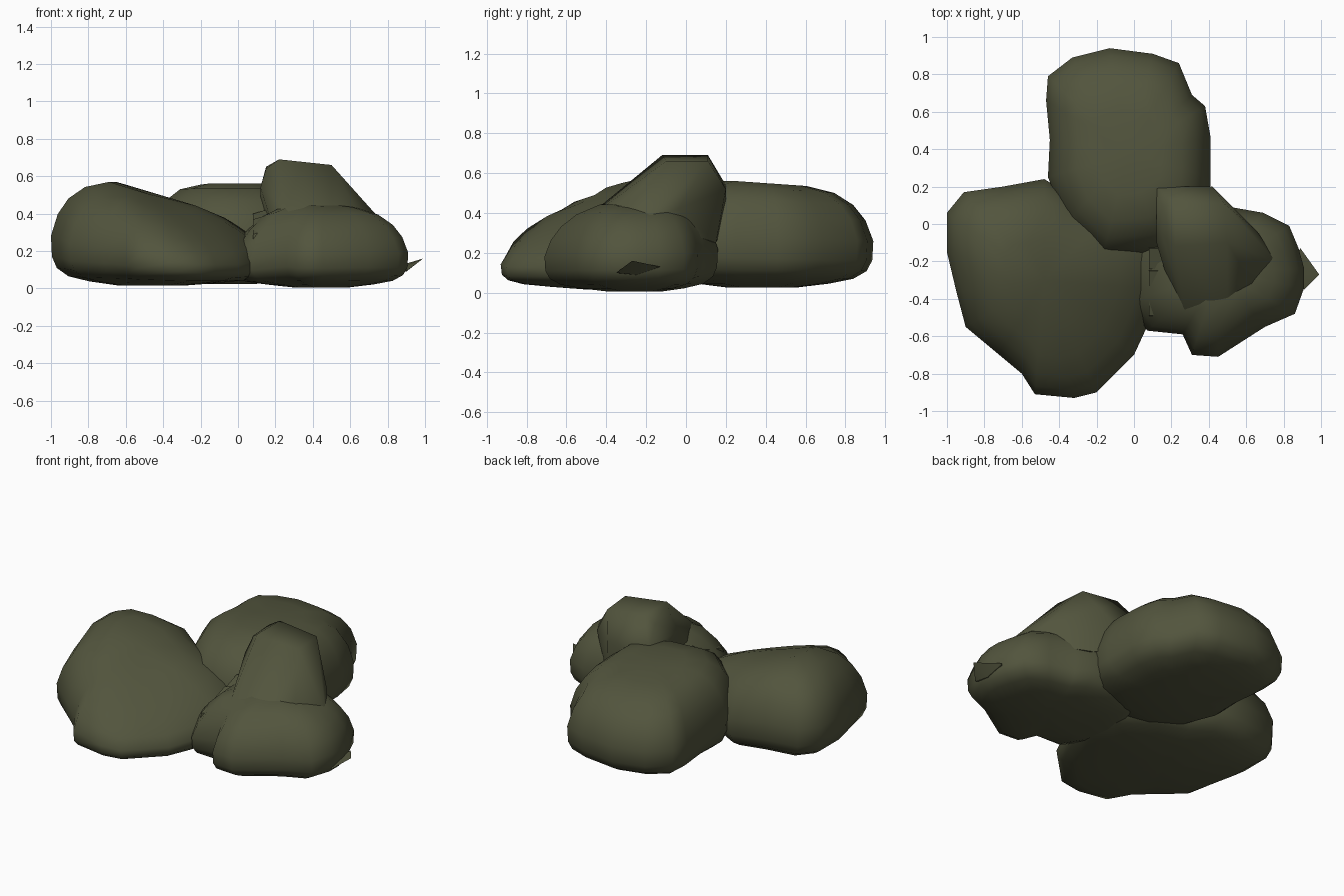
import bpy, bmesh, math
from mathutils import Vector

cube = bpy.data.objects.get("Cube")
if cube:
    bpy.data.objects.remove(cube)

olive = bpy.data.materials.new("dark olive")
olive.use_nodes = True
colour = (0.085, 0.09, 0.047, 1)
olive.diffuse_color = colour
olive.node_tree.nodes["Principled BSDF"].inputs["Base Color"].default_value = colour


def finish(name, bm, angle=60):
    bmesh.ops.recalc_face_normals(bm, faces=bm.faces)
    mesh = bpy.data.meshes.new(name)
    bm.to_mesh(mesh)
    bm.free()
    mesh.materials.append(olive)
    ob = bpy.data.objects.new(name, mesh)
    bpy.context.collection.objects.link(ob)
    bpy.ops.object.select_all(action='DESELECT')
    ob.select_set(True)
    bpy.context.view_layer.objects.active = ob
    bpy.ops.object.shade_smooth_by_angle(angle=math.radians(angle))
    return ob


# Rounded side profile: plan scale, height fraction
PROFILE = [(0.3, 0), (0.6, 0.04), (0.82, 0.09), (0.94, 0.17), (0.99, 0.28), (1, 0.48),
           (0.93, 0.69), (0.82, 0.84), (0.65, 0.95), (0.4, 1)]


def lobe(name, outline, centre, bottom, top):
    """Pillow-like lobe lofted from a plan outline under a sloping top."""
    bm = bmesh.new()
    c = Vector(centre)
    rings = []
    for scale, f in PROFILE:
        ring = []
        for p in outline:
            q = c + (Vector(p) - c) * scale
            z = bottom + (top(q.x, q.y) - bottom) * f
            ring.append(bm.verts.new((q.x, q.y, z)))
        rings.append(ring)
    n = len(outline)
    for a, b in zip(rings, rings[1:]):
        for i in range(n):
            j = (i + 1) % n
            bm.faces.new((a[i], a[j], b[j], b[i]))
    for ring, z in ((rings[0], bottom), (rings[-1], top(*c))):
        tip = bm.verts.new((c.x, c.y, z))
        for i in range(n):
            bm.faces.new((ring[i], ring[(i + 1) % n], tip))
    return finish(name, bm)


def hull(name, points, angle=60):
    bm = bmesh.new()
    for p in points:
        bm.verts.new(p)
    bmesh.ops.convex_hull(bm, input=bm.verts[:])
    return finish(name, bm, angle)


# Broad right lobe, falling toward the middle and the front
lobe("right_lobe",
     [(-1, .06), (-1, -.15), (-.95, -.36), (-.9, -.55), (-.72, -.7), (-.6, -.8),
      (-.53, -.91), (-.32, -.93), (-.2, -.9), (-.12, -.82), (0, -.7), (.06, -.57),
      (.15, -.35), (.15, -.1), (-.1, .08), (-.33, .15), (-.48, .24), (-.7, .2), (-.91, .17)],
     (-.48, -.3), .015,
     lambda x, y: .57 - .3 * max(0, x + .65) - .28 * max(0, -y - .25))

# Long back lobe
lobe("back_lobe",
     [(-.47, .66), (-.46, .79), (-.33, .89), (-.13, .94), (.1, .91), (.24, .86),
      (.31, .69), (.38, .63), (.41, .46), (.41, .25), (.4, .05), (.15, -.15),
      (-.17, -.18), (-.36, .0), (-.46, .25), (-.45, .45)],
     (-.03, .38), .025,
     lambda x, y: .56 - .07 * max(0, y - .25))

# Lower left lobe, dipping at the gully, the outer side and the front
lobe("left_lobe",
     [(.07, -.57), (.26, -.59), (.31, -.7), (.45, -.71), (.7, -.55), (.86, -.48),
      (.91, -.34), (.91, -.24), (.88, -.13), (.83, -.01), (.69, .06), (.52, .09),
      (.43, .16), (.2, .12), (.0, .05), (-.05, -.2), (-.02, -.42)],
     (.45, -.25), .005,
     lambda x, y: (.45 - .14 * max(0, x - .5) - .5 * max(0, .22 - x)
                   - .25 * max(0, -y - .4)))

# Raised crag easing down onto the left lobe
hull("crag",
     [(.22, -.12, .69), (.22, .11, .69), (.5, -.1, .66), (.48, .11, .66),
      (.15, .1, .65), (.15, -.06, .64), (.12, .2, .54), (.42, .2, .52),
      (.12, -.1, .54), (.25, -.28, .53), (.45, -.28, .52), (.66, -.04, .42),
      (.64, -.34, .41), (.27, -.46, .41), (.5, -.48, .38), (.76, -.2, .37),
      (.12, .2, .35), (.45, .15, .25), (.18, -.3, .35)])

# Rough steps in the gully beside the crag
for i, (y, z) in enumerate(((-.18, .42), (-.3, .39), (-.43, .35))):
    hull(f"gully_step_{i + 1}",
         [(x, y + dy, z + .3 * (x - .15) + dz)
          for x in (.08, .22) for dy, dz in ((-.06, -.04), (.05, .0), (-.07, -.15), (.07, -.15))],
         30)

# Thin pointed flap on the left edge
hull("edge_flap", [(.99, -.27, .16), (.89, -.13, .13), (.91, -.35, .1),
                   (.8, -.25, .08), (.9, -.25, .09)], 30)

# Small lip around a dent on the front slope
bm = bmesh.new()
outer, inner = [], []
for i in range(5):
    a = math.tau * i / 5
    for ring, r, z in ((outer, .11, .41), (inner, .05, .48)):
        ring.append(bm.verts.new((.57 + r * math.cos(a), -.23 + r * math.sin(a),
                                  z - .4 * r * math.cos(a))))
pit = bm.verts.new((.57, -.23, .44))
for i in range(5):
    j = (i + 1) % 5
    bm.faces.new((outer[i], outer[j], inner[j], inner[i]))
    bm.faces.new((inner[i], inner[j], pit))
finish("dent_lip", bm, 30)
